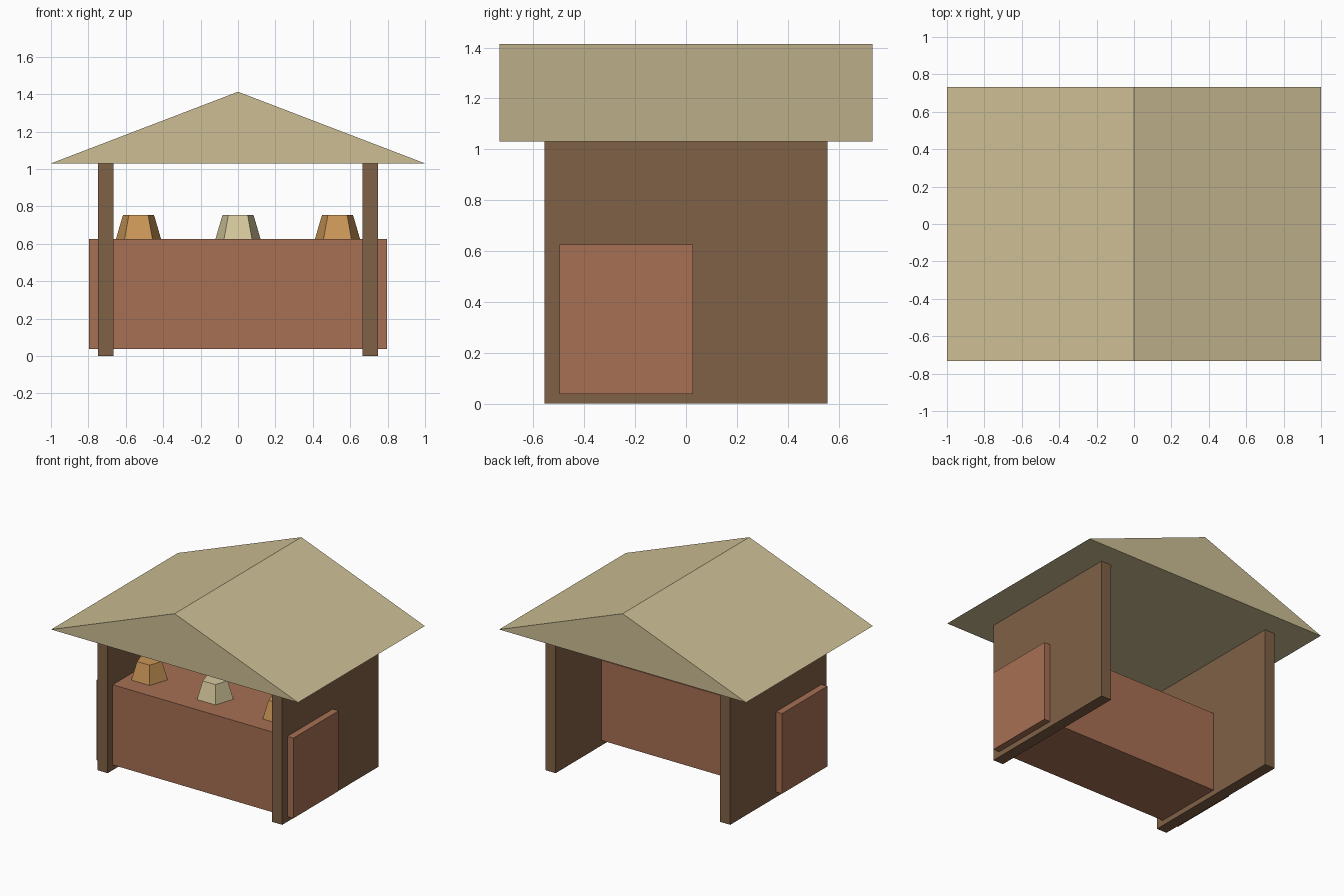
import bpy
import bmesh

if "Cube" in bpy.data.objects:
    bpy.data.objects.remove(bpy.data.objects["Cube"])


def material(name, rgb):
    # 8-bit display colour to linear
    lin = [((c / 255 + 0.055) / 1.055) ** 2.4 for c in rgb]
    m = bpy.data.materials.new(name)
    m.diffuse_color = (*lin, 1)
    m.use_nodes = True
    m.node_tree.nodes["Principled BSDF"].inputs["Base Color"].default_value = m.diffuse_color
    return m


straw = material("straw", (205, 190, 148))
wood = material("dark wood", (128, 97, 70))
clay = material("red clay", (167, 112, 84))
orange = material("orange", (202, 151, 86))
cream = material("cream", (214, 201, 158))


def add_object(name, bm, mat):
    bmesh.ops.recalc_face_normals(bm, faces=bm.faces)
    mesh = bpy.data.meshes.new(name)
    bm.to_mesh(mesh)
    bm.free()
    mesh.materials.append(mat)
    ob = bpy.data.objects.new(name, mesh)
    bpy.context.collection.objects.link(ob)
    return ob


def box(name, lo, hi, mat):
    bm = bmesh.new()
    bmesh.ops.create_cube(bm, size=1)
    for v in bm.verts:
        v.co = [(a + b) / 2 + c * (b - a) for a, b, c in zip(lo, hi, v.co)]
    return add_object(name, bm, mat)


def prism(name, profile, y0, y1, mat):
    # extrude an xz profile along y
    bm = bmesh.new()
    face = bm.faces.new([bm.verts.new((x, y0, z)) for x, z in profile])
    ext = bmesh.ops.extrude_face_region(bm, geom=[face])
    verts = [g for g in ext["geom"] if isinstance(g, bmesh.types.BMVert)]
    bmesh.ops.translate(bm, vec=(0, y1 - y0, 0), verts=verts)
    return add_object(name, bm, mat)


# Solid gable roof
prism("roof", [(-1, 1.03), (1, 1.03), (0, 1.413)], -0.733, 0.733, straw)

# Side walls
for side, x in (("left", -0.707), ("right", 0.707)):
    box(f"{side}_wall", (x - 0.041, -0.557, 0), (x + 0.041, 0.557, 1.03), wood)

# Counter passing through both walls
box("counter", (-0.797, -0.498, 0.038), (0.797, 0.027, 0.625), clay)

# Five-sided tapered goods on the counter
for name, x, mat in (("left_goods", -0.532, orange),
                     ("middle_goods", 0, cream),
                     ("right_goods", 0.532, orange)):
    bpy.ops.mesh.primitive_cone_add(vertices=5, radius1=0.127, radius2=0.087,
                                    depth=0.13, location=(x, -0.265, 0.69))
    ob = bpy.context.object
    ob.name = name
    ob.data.materials.append(mat)
